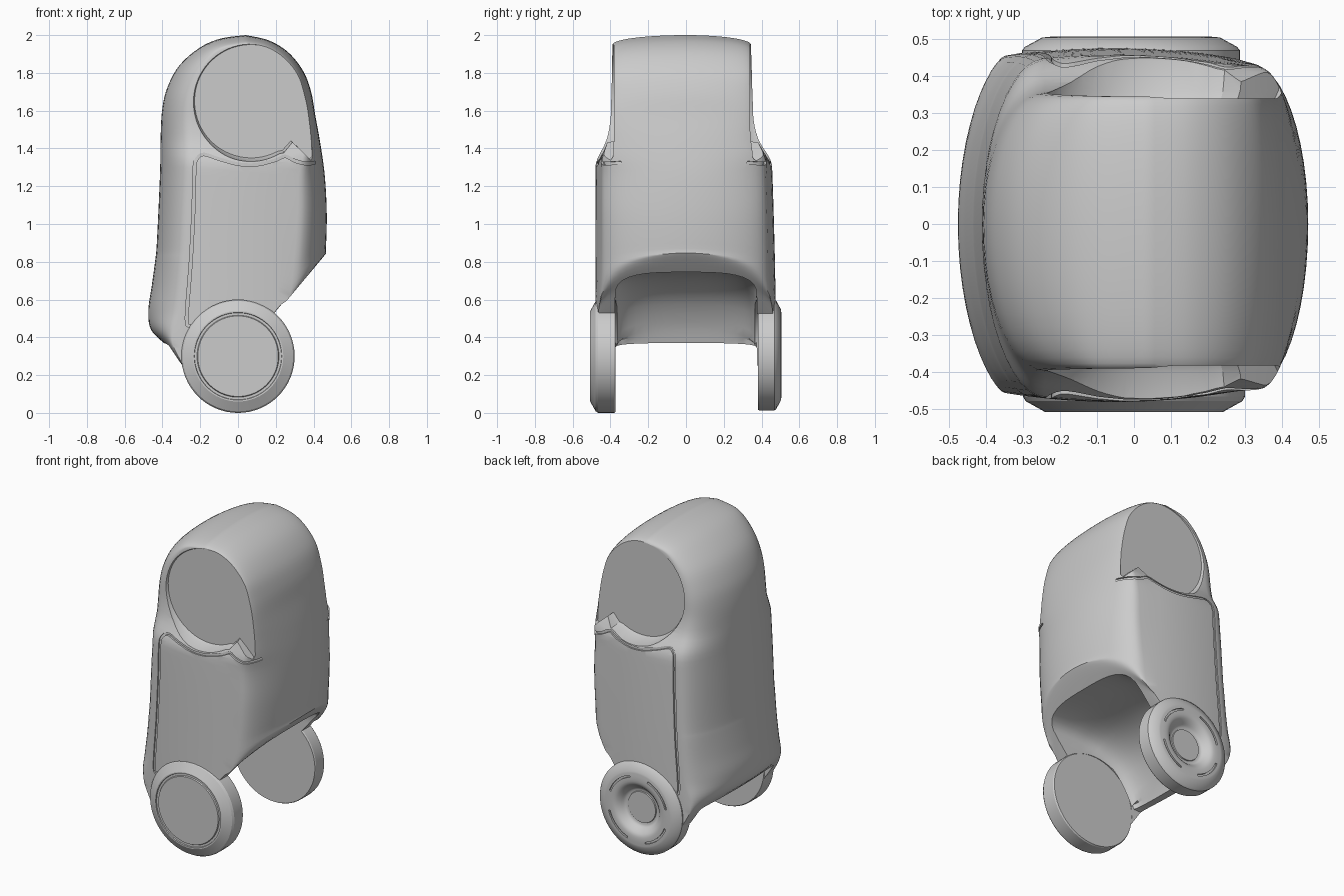
import bpy, bmesh, math

if "Cube" in bpy.data.objects:
    bpy.data.objects.remove(bpy.data.objects["Cube"])

grey = bpy.data.materials.new("plain_grey")
grey.use_nodes = True
COLOUR = (0.6, 0.6, 0.6, 1)
grey.diffuse_color = COLOUR
grey.node_tree.nodes["Principled BSDF"].inputs["Base Color"].default_value = COLOUR


def loft(name, rings, cap_end=True):
    """Skin a list of closed rings with equal point counts."""
    bm = bmesh.new()
    rows = [[bm.verts.new(p) for p in ring] for ring in rings]
    n = len(rows[0])
    for a, b in zip(rows, rows[1:]):
        for i in range(n):
            j = (i + 1) % n
            bm.faces.new((a[i], a[j], b[j], b[i]))
    bm.faces.new(rows[0])
    if cap_end:
        bm.faces.new(rows[-1])
    bmesh.ops.remove_doubles(bm, verts=bm.verts, dist=1e-5)
    bmesh.ops.recalc_face_normals(bm, faces=bm.faces)
    mesh = bpy.data.meshes.new(name)
    bm.to_mesh(mesh)
    bm.free()
    mesh.materials.append(grey)
    obj = bpy.data.objects.new(name, mesh)
    bpy.context.collection.objects.link(obj)
    return obj


def activate(obj):
    bpy.ops.object.select_all(action='DESELECT')
    obj.select_set(True)
    bpy.context.view_layer.objects.active = obj


def cut(obj, cutter):
    cutter.hide_render = True
    activate(obj)
    mod = obj.modifiers.new("cut", 'BOOLEAN')
    mod.operation, mod.solver, mod.object = 'DIFFERENCE', 'EXACT', cutter
    bpy.ops.object.modifier_apply(modifier=mod.name)
    bpy.data.objects.remove(cutter)


def smooth(obj, angle):
    activate(obj)
    bpy.ops.object.shade_smooth_by_angle(angle=math.radians(angle))


def spline(points, steps):
    """Catmull-Rom resampling of tuples of any length."""
    pts = [points[0]] + points + [points[-1]]
    out = []
    for a, b, c, d in zip(pts, pts[1:], pts[2:], pts[3:]):
        for k in range(steps):
            t = k / steps
            out.append(tuple(q + 0.5 * t * (r - p + t * (2*p - 5*q + 4*r - s + t * (3*(q - r) + s - p)))
                             for p, q, r, s in zip(a, b, c, d)))
    return out + [points[-1]]


def lookup(table, z):
    if z <= table[0][0]:
        return table[0][1]
    for (z0, w0), (z1, w1) in zip(table, table[1:]):
        if z <= z1:
            return w0 + (w1 - w0) * (z - z0) / (z1 - z0)
    return table[-1][1]


# Half widths by height on each side, with a bulge along x on the lower part
WIDTH = {-1: spline([(0.2, .48), (0.75, .48), (1.25, .479), (1.33, .474), (1.38, .452), (1.45, .42), (1.55, .4), (1.7, .395), (2, .388)], 5),
         1: spline([(0.2, .48), (0.75, .472), (1.25, .458), (1.33, .45), (1.38, .425), (1.45, .383), (1.55, .358), (1.7, .352), (2, .342)], 5)}


def half_width(side, x, z):
    bulge = .07 * min(1, max(0, (1.5 - z) / .2))
    return lookup(WIDTH[side], z) * (1 - bulge * min(1, ((x + .05) / .35) ** 2))


# Body ribs: left x, z, inset x, z, then right x, z, inset x, z
RIBS = [(-.295, .245, .01, 0, -.12, .25, 0, 0),
        (-.385, .36, .04, 0, 0, .36, 0, 0),
        (-.46, .44, .12, 0, .1, .44, -.02, -.02),
        (-.475, .54, .17, 0, .2, .54, -.05, -.06),
        (-.457, .67, .17, 0, .33, .69, -.11, -.125),
        (-.438, .81, .16, 0, .455, .83, -.18, -.207),
        (-.431, .88, .16, 0, .465, .87, -.17, -.07),
        (-.42, 1.1, .16, 0, .47, 1.05, -.155, 0),
        (-.412, 1.3, .165, 0, .46, 1.25, -.14, 0),
        (-.41, 1.45, .17, 0, .437, 1.42, -.08, 0),
        (-.402, 1.6, .16, 0, .41, 1.57, -.05, 0),
        (-.375, 1.72, .15, -.01, .387, 1.7, -.05, -.01),
        (-.31, 1.84, .12, -.03, .345, 1.81, -.04, -.02),
        (-.2, 1.935, .07, -.04, .265, 1.91, -.03, -.035),
        (-.09, 1.982, .02, -.05, .16, 1.973, -.01, -.045),
        (.04, 2, 0, -.05, .04, 2, 0, -.05)]


def rib_ring(rib):
    """Rounded left and right ends joined by gently bulging sides."""
    flat = []
    for (x, z, ix, iz), order in ((rib[:4], 1), (rib[4:], -1)):
        for k in range(-12, 13):
            a = order * k / 12 * math.pi / 2
            f = 1 - math.cos(a)
            flat.append((x + f * ix, z + f * iz, math.sin(a)))
    ring = []
    for i, p in enumerate(flat):
        q = flat[(i + 1) % len(flat)]
        count = 8 if i in (24, 49) else 1
        for k in range(count):
            x, z, s = (u + (v - u) * k / count for u, v in zip(p, q))
            ring.append((x, half_width(1 if s > 0 else -1, x, z) * s, z))
    return ring


body = loft("body_shell", [rib_ring(r) for r in spline(RIBS, 5)], cap_end=False)

# Open hollow between the wheels
HOLLOW = [(-.345, .37), (-.3, .48), (-.2, .62), (-.05, .71), (.15, .745), (.37, .745), (.8, .745)]
rings = []
for k in range(-10, 11):
    s = math.sin(k / 10 * math.pi / 2)
    d = 0.14 * (1 - (1 - abs(s) ** 3.2) ** (1 / 3.2))
    top = [(x + (d if x < 0 else 0) * .4, z - d * (1 if z > .4 else .2)) for x, z in spline(HOLLOW, 3)]
    outline = [(-.8, .1), (-.8, .37 - d * .2)] + top + [(.8, .1)]
    rings.append([(x, s * .375, z) for x, z in outline])
cut(body, loft("hollow_cutter", rings))


def wheel(name, side, x, z, profile):
    rings = [[(x + r * math.cos(i * math.pi / 32), side * y, z + r * math.sin(i * math.pi / 32))
              for i in range(64)] for r, y in profile]
    return loft(name, rings)


# Round recesses for the wheels
for side, x, z, r in ((-1, 0, .3, .298), (1, -.008, .307, .292)):
    cut(body, wheel("wheel_cutter", side, x, z, [(r, .365), (r, .7)]))

# Side windows: round with a pointed lower corner and a small lip
window = [(.07 + .3 * math.cos(math.radians(a)), 1.65 + .3 * math.sin(math.radians(a))) for a in range(8, 300, 5)]
window += [(.235, 1.39), (.28, 1.44), (.33, 1.395), (.38, 1.345), (.392, 1.36), (.385, 1.5)]
for side, depth in ((-1, .382), (1, .339)):
    rings = [[(.07 + (x - .07) * g, side * y, 1.65 + (z - 1.65) * g) for x, z in window]
             for y, g in ((depth, 1), (depth + .02, 1.03), (depth + .1, 1.07), (.7, 1.07))]
    cut(body, loft("window_cutter", rings))


def ribbon(name, path, width, floor, side):
    """Narrow cutter that follows a path of x, z points."""
    rings = []
    for i, (x, z) in enumerate(path):
        a, b = path[max(i - 1, 0)], path[min(i + 1, len(path) - 1)]
        dx, dz = b[0] - a[0], b[1] - a[1]
        h = width / 2 / math.hypot(dx, dz)
        y = floor(x, z)
        rings.append([(x - dz * h * e, side * yy, z + dx * h * e) for e, yy in ((-1, y), (1, y), (1, .7), (-1, .7))])
    return loft(name, rings)


# Seam round the lower side panels
SEAM = [(-.2, .475), (-.25, .46), (-.272, .5), (-.25, .8), (-.235, 1.1), (-.23, 1.3), (-.215, 1.35), (-.18, 1.37),
        (-.1, 1.345), (0, 1.318), (.1, 1.315), (.2, 1.34), (.25, 1.36), (.3, 1.335), (.36, 1.32), (.41, 1.325)]
for side in (-1, 1):
    def seam_floor(x, z):
        t = max(0, (x - .325) / .125)
        return half_width(side, x, z) * math.sqrt(1 - t * t) - .01
    cut(body, ribbon("seam_cutter", spline(SEAM, 3), .016, seam_floor, side))
smooth(body, 32)

# Capped wheel with a ring seam
front_wheel = wheel("front_wheel", -1, 0, .3, [(.295, .372), (.3, .38), (.3, .465), (.292, .478), (.24, .507), (.232, .507),
                                               (.23, .5), (.217, .5), (.213, .507), (.05, .507)])
smooth(front_wheel, 20)

# Dished wheel with a hub and arc slots
dish = spline([(.24, .503), (.2, .506), (.165, .502), (.14, .483), (.12, .46), (.1, .455)], 3)
back_wheel = wheel("back_wheel", 1, -.008, .307, [(.29, .38), (.294, .388), (.294, .468), (.286, .478)] + dish + [(.098, .462), (.05, .462)])
for start in (20, 110, 200, 290):
    arc = [(-.008 + .208 * math.cos(math.radians(start + a)), .307 + .208 * math.sin(math.radians(start + a))) for a in range(0, 56, 5)]
    cut(back_wheel, ribbon("slot_cutter", arc, .012, lambda x, z: .495, 1))
smooth(back_wheel, 25)
